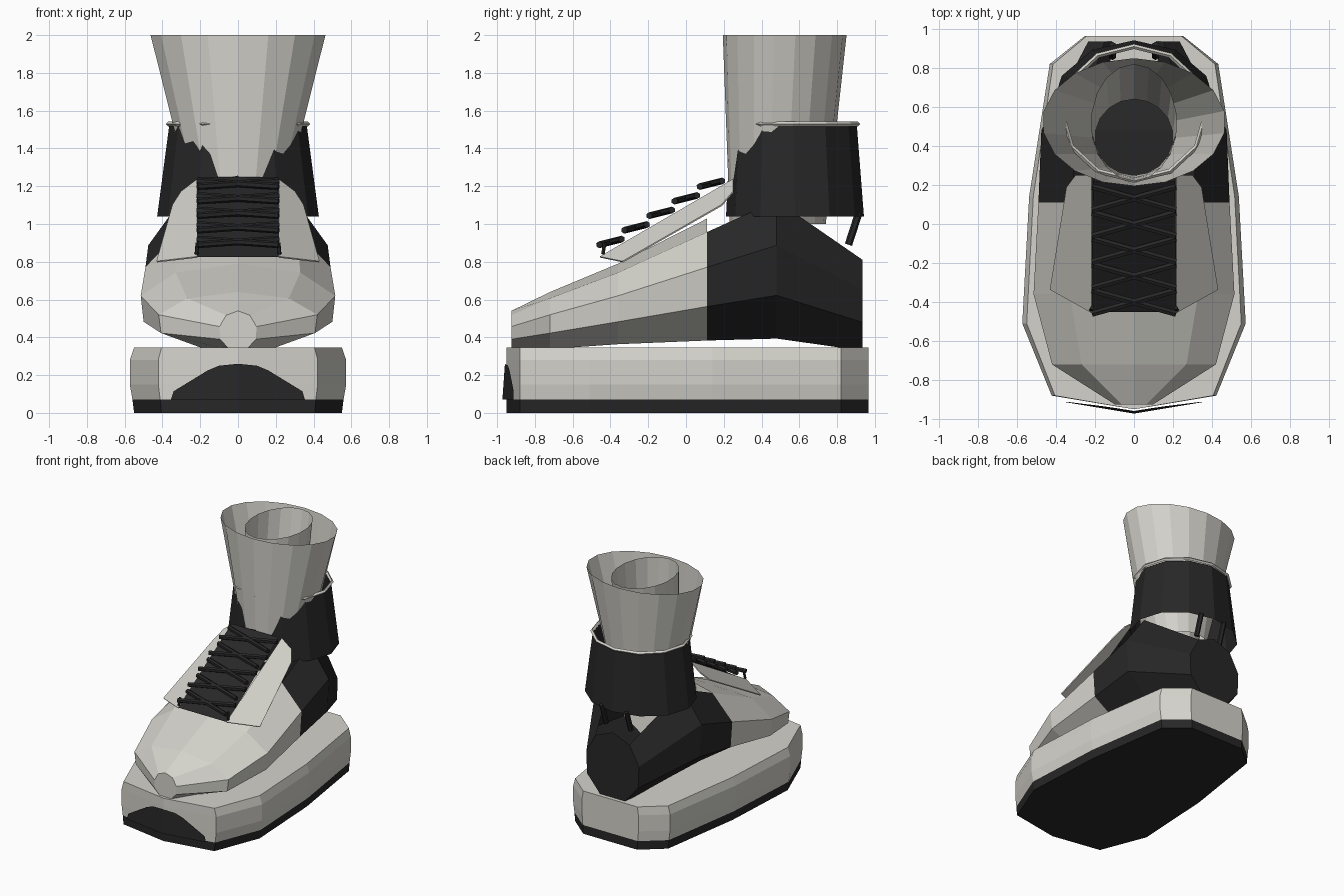
import bpy
import math
from mathutils import Vector

if "Cube" in bpy.data.objects:
    bpy.data.objects.remove(bpy.data.objects["Cube"])


def material(name, rgb):
    m = bpy.data.materials.new(name)
    m.use_nodes = True
    m.diffuse_color = (*rgb, 1)
    m.node_tree.nodes["Principled BSDF"].inputs["Base Color"].default_value = (*rgb, 1)
    return m


LIGHT = material("off white", (0.66, 0.65, 0.60))
BLACK = material("black", (0.02, 0.02, 0.02))


def mesh(name, verts, faces, mat):
    me = bpy.data.meshes.new(name)
    me.from_pydata([tuple(v) for v in verts], [], faces)
    me.materials.append(mat)
    ob = bpy.data.objects.new(name, me)
    bpy.context.collection.objects.link(ob)
    return ob


def loft(name, rings, mat, closed=True, start=False, end=False):
    """Skin a list of equal rings of points, with optional end caps."""
    n = len(rings[0])
    faces = []
    for r in range(len(rings) - 1):
        for i in range(n if closed else n - 1):
            a, b = r * n + i, r * n + (i + 1) % n
            faces.append((a, b, b + n, a + n))
    if start:
        faces.append(tuple(reversed(range(n))))
    if end:
        faces.append(tuple(range((len(rings) - 1) * n, len(rings) * n)))
    return mesh(name, [p for ring in rings for p in ring], faces, mat)


def oval(z, rx, front, back, sides):
    """Horizontal oval with one corner at the very front."""
    cy, ry = (front + back) / 2, (back - front) / 2
    steps = [2 * math.pi * i / sides for i in range(sides)]
    return [(rx * math.sin(t), cy - ry * math.cos(t), z) for t in steps]


def rod(name, a, b, radius, mat):
    a, b = Vector(a), Vector(b)
    bpy.ops.mesh.primitive_cylinder_add(vertices=6, radius=radius,
                                        depth=(b - a).length, location=(a + b) / 2)
    ob = bpy.context.object
    ob.name = name
    ob.rotation_euler = (b - a).to_track_quat("Z", "Y").to_euler()
    ob.data.materials.append(mat)


# Sole: one outline stacked at several heights
half = [(0.42, -0.88), (0.57, -0.51), (0.535, 0.14), (0.43, 0.82), (0.25, 0.965)]
outline = [(0, -0.95)] + half + [(-x, y) for x, y in reversed(half)]


def sole_ring(z, s):
    return [(x * s, y, z) for x, y in outline]


loft("outsole", [sole_ring(0, 0.965), sole_ring(0.07, 0.98)], BLACK, start=True)
loft("midsole", [sole_ring(0.07, 0.98), sole_ring(0.15, 1.005),
                 sole_ring(0.28, 1.005), sole_ring(0.345, 0.965)], LIGHT, end=True)

# Toe bumper plate on the front of the sole
edge = [(0, 0.07), (0.355, 0.07), (0.34, 0.115), (0.16, 0.225), (0.1, 0.25), (0, 0.26)]
for side, label in ((1, "left"), (-1, "right")):
    pts = [(side * x, -0.972 + 0.167 * x + 0.07 * (z - 0.07), z) for x, z in edge]
    order = range(len(pts)) if side > 0 else reversed(range(len(pts)))
    mesh("toe_bumper_" + label, pts, [tuple(order)], BLACK)

# Foot: nine-sided sections along the length (y, half width, centre, half height)
right_half = [(0.64, 0.77), (1, 0.17), (0.97, -0.5), (0.42, -1.08)]
section = [(0, 1)] + right_half + [(-x, z) for x, z in reversed(right_half)]
stations = [(-0.925, 0.098, 0.44, 0.10), (-0.72, 0.42, 0.495, 0.145),
            (-0.36, 0.515, 0.585, 0.205), (0.11, 0.49, 0.718, 0.31),
            (0.48, 0.475, 0.82, 0.395), (0.935, 0.235, 0.61, 0.26)]
sections = [[(x * w, y, c + z * h) for x, z in section] for y, w, c, h in stations]
loft("forefoot", sections[:4], LIGHT, start=True)
loft("heel", [s[1:] for s in sections[3:]], BLACK, closed=False)
mesh("heel_end", sections[-1], [tuple(range(len(section)))], BLACK)

# Ankle collar with its rim
loft("ankle_collar", [oval(1.04, 0.428, 0.212, 0.942, 12),
                      oval(1.515, 0.365, 0.235, 0.905, 12)], BLACK)
rim = [oval(1.53 + dz, 0.37 + d, 0.225 - d, 0.91 + d, 12)
       for d, dz in ((0.013, 0), (0, 0.013), (-0.013, 0), (0, -0.013))]
loft("collar_rim", rim + rim[:1], LIGHT)
for side in (1, -1):
    rod("heel_strut", (side * 0.11, 0.915, 1.06), (side * 0.11, 0.86, 0.89), 0.02, BLACK)

# Flared sock and the lining tube inside it
loft("sock", [oval(1.0, 0.215, 0.232, 0.74, 18), oval(2.0, 0.47, 0.195, 0.85, 18)], LIGHT)
loft("sock_lining", [oval(1.0, 0.2, 0.25, 0.64, 18),
                     oval(2.0, 0.22, 0.22, 0.82, 18)], LIGHT)

# Tongue under the laces
mesh("tongue", [(-0.22, -0.45, 0.826), (0.22, -0.45, 0.826),
                (0.21, 0.22, 1.25), (-0.21, 0.22, 1.25)], [(0, 1, 2, 3)], BLACK)

# Lace panels, one on each side
for side, label in ((1, "left"), (-1, "right")):
    pts = [(side * x, y, z) for x, y, z in
           ((0.215, -0.455, 0.825), (0.43, -0.335, 0.80),
            (0.345, 0.19, 1.10), (0.30, 0.25, 1.17), (0.215, 0.25, 1.235))]
    ob = mesh("lace_panel_" + label, pts, [(0, 1, 2, 3, 4)], LIGHT)
    mod = ob.modifiers.new("thickness", "SOLIDIFY")
    mod.thickness = 0.008
    mod.offset = 0

# Five crossed pairs of laces
for i in range(5):
    y, z = -0.40 + 0.133 * i, 0.905 + 0.077 * i
    for side in (1, -1):
        rod("lace", (-side * 0.215, y - 0.06, z - 0.015),
            (side * 0.215, y + 0.06, z + 0.015), 0.018, BLACK)
# Short lace ends at the bottom
for side in (1, -1):
    rod("lace_end", (side * 0.22, -0.44, 0.84), (side * 0.215, -0.43, 0.9), 0.01, BLACK)
